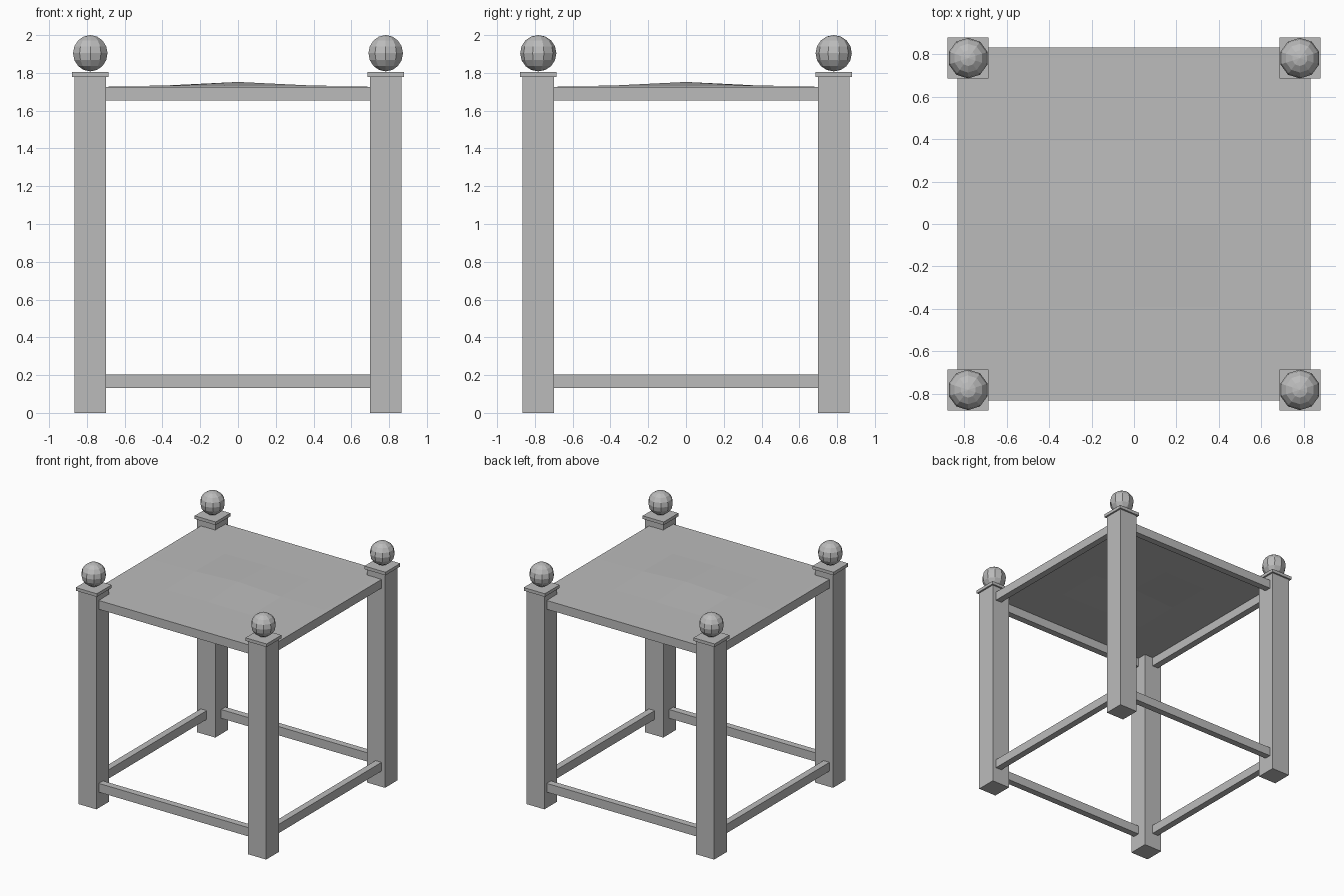
import bpy, bmesh
from mathutils import Matrix, Vector

cube = bpy.data.objects.get("Cube")
if cube:
    bpy.data.objects.remove(cube, do_unlink=True)

grey = bpy.data.materials.new("plain grey")
grey.use_nodes = True
colour = (0.5, 0.5, 0.5, 1)
grey.diffuse_color = colour
grey.node_tree.nodes["Principled BSDF"].inputs["Base Color"].default_value = colour


def finish(name, bm):
    mesh = bpy.data.meshes.new(name)
    bm.to_mesh(mesh)
    bm.free()
    mesh.materials.append(grey)
    obj = bpy.data.objects.new(name, mesh)
    bpy.context.collection.objects.link(obj)
    return obj


def box(name, centre, size):
    bm = bmesh.new()
    bmesh.ops.create_cube(bm, size=1)
    bmesh.ops.scale(bm, vec=size, verts=bm.verts)
    bmesh.ops.translate(bm, vec=centre, verts=bm.verts)
    return finish(name, bm)


POST = 0.782       # post centre distance from the middle
WIDTH = 0.166      # post thickness
RAIL = 0.805       # rail centre distance from the middle
SPAN = 2 * POST - WIDTH

# Corner posts with cap plates and ball finials
for side, sx in (("left", 1), ("right", -1)):
    for end, sy in (("front", -1), ("back", 1)):
        x, y = sx * POST, sy * POST
        tag = f"{end}_{side}"
        box(f"{tag}_post", (x, y, 0.89), (WIDTH, WIDTH, 1.78))
        box(f"{tag}_cap", (x, y, 1.791), (0.194, 0.194, 0.026))
        bm = bmesh.new()
        bmesh.ops.create_uvsphere(bm, u_segments=10, v_segments=8, radius=0.096,
                                  matrix=Matrix.Translation((x, y, 1.904)))
        finish(f"{tag}_ball", bm)

# Lower and upper rails between the posts
for level, z in (("lower", 0.167), ("upper", 1.69)):
    for s, across, along in ((-1, "front", "right"), (1, "back", "left")):
        box(f"{level}_{across}_rail", (0, s * RAIL, z), (SPAN, 0.055, 0.073))
        box(f"{level}_{along}_rail", (s * RAIL, 0, z), (0.055, SPAN, 0.073))

# Shallow peaked canopy sheet
bm = bmesh.new()
bmesh.ops.create_grid(bm, x_segments=4, y_segments=4, size=1)
rise = (1, 0.2, 0)
for v in bm.verts:
    lift = rise[round(abs(v.co.x) * 2)] * rise[round(abs(v.co.y) * 2)]
    v.co = Vector((v.co.x * 0.79, v.co.y * 0.782, 1.728 + 0.024 * lift))
finish("canopy", bm)
